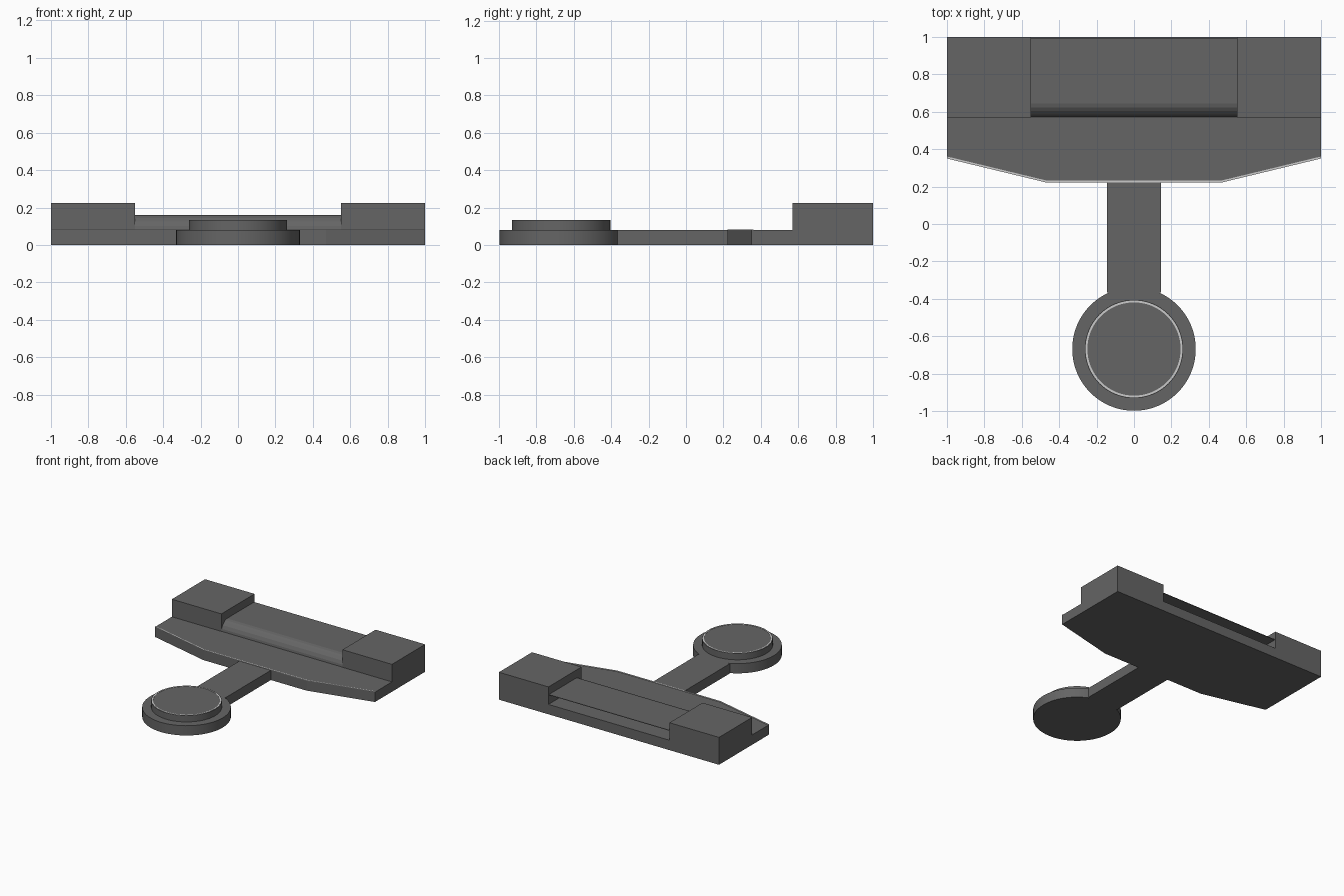
import bpy, bmesh, math

if "Cube" in bpy.data.objects:
    bpy.data.objects.remove(bpy.data.objects["Cube"])

PLATE_TOP = 0.081


def material(name, value):
    mat = bpy.data.materials.new(name)
    mat.diffuse_color = (value, value, value, 1)
    mat.use_nodes = True
    mat.node_tree.nodes["Principled BSDF"].inputs["Base Color"].default_value = mat.diffuse_color
    return mat


DARK = material("dark_grey", 0.13)
LIGHT = material("light_trim", 0.8)


def finish(name, bm, mat):
    bmesh.ops.recalc_face_normals(bm, faces=bm.faces[:])
    mesh = bpy.data.meshes.new(name)
    bm.to_mesh(mesh)
    bm.free()
    mesh.materials.append(mat)
    obj = bpy.data.objects.new(name, mesh)
    bpy.context.collection.objects.link(obj)
    return obj


def prism(name, outline, z0, z1, mat=DARK):
    """Extrude an XY outline from z0 to z1."""
    bm = bmesh.new()
    face = bm.faces.new([bm.verts.new((x, y, z0)) for x, y in outline])
    ext = bmesh.ops.extrude_face_region(bm, geom=[face])
    for v in ext["geom"]:
        if isinstance(v, bmesh.types.BMVert):
            v.co.z = z1
    # close the underside if the extrusion consumed it
    if len(bm.faces) == len(outline) + 1:
        bm.faces.new([v for v in bm.verts if v.co.z == z0])
    return finish(name, bm, mat)


def band(name, inner, outer, z, closed):
    """Flat thin trim between two matching outlines."""
    bm = bmesh.new()
    a = [bm.verts.new((x, y, z)) for x, y in inner]
    b = [bm.verts.new((x, y, z)) for x, y in outer]
    n = len(a)
    for i in range(n if closed else n - 1):
        j = (i + 1) % n
        bm.faces.new((a[i], b[i], b[j], a[j]))
    for f in bm.faces:
        f.normal_update()
    return finish(name, extrude_down(bm, 0.004), LIGHT)


def extrude_down(bm, depth):
    """Give a flat sheet a little depth."""
    ext = bmesh.ops.extrude_face_region(bm, geom=bm.faces[:])
    bmesh.ops.translate(bm, vec=(0, 0, -depth),
                        verts=[g for g in ext["geom"] if isinstance(g, bmesh.types.BMVert)])
    return bm


def rect(x0, x1, y0, y1):
    return [(x0, y0), (x1, y0), (x1, y1), (x0, y1)]


def circle(cy, r, n=64):
    return [(r * math.cos(2 * math.pi * i / n), cy + r * math.sin(2 * math.pi * i / n))
            for i in range(n)]


def mirrored(half):
    return half + [(-x, y) for x, y in reversed(half)]


def smooth(obj):
    bpy.ops.object.select_all(action='DESELECT')
    obj.select_set(True)
    bpy.context.view_layer.objects.active = obj
    bpy.ops.object.shade_smooth_by_angle(angle=math.radians(30))


# Tapered base plate and the light trim along its front edge
front = [(1, 0.350), (0.47, 0.222)]
prism("base_plate", mirrored([(1, 1)] + front), 0, PLATE_TOP)
band("front_trim", mirrored([(x, y + 0.011) for x, y in front]), mirrored(front),
     PLATE_TOP + 0.003, False)

# Raised end blocks
for side, sx in (("left", -1), ("right", 1)):
    x0, x1 = sorted((sx * 0.55, sx))
    prism(side + "_block", rect(x0, x1, 0.57, 1.0), PLATE_TOP, 0.225)

# Thin faceted cover between the blocks, open at the back
profile = [(0.573, PLATE_TOP), (0.576, 0.10), (0.588, 0.125), (0.606, 0.143),
           (0.622, 0.153), (0.643, 0.158), (0.995, 0.158)]
bm = bmesh.new()
rows = [[bm.verts.new((x, y, z)) for x in (-0.55, 0.55)] for y, z in profile]
for a, b in zip(rows, rows[1:]):
    bm.faces.new((a[0], a[1], b[1], b[0]))
cover = finish("curved_cover", bm, DARK)
solid = cover.modifiers.new("thickness", 'SOLIDIFY')
solid.thickness = 0.004
solid.offset = 0

# Connecting stem, tucked into plate and disc
prism("stem", rect(-0.143, 0.143, -0.365, 0.23), 0, 0.08)

# Round foot disc, its cap and the light ring on top
smooth(prism("foot_disc", circle(-0.668, 0.33), 0, 0.08))
smooth(prism("foot_cap", circle(-0.668, 0.263), 0.08, 0.133))
band("cap_ring", circle(-0.668, 0.249), circle(-0.668, 0.259), 0.135, True)
